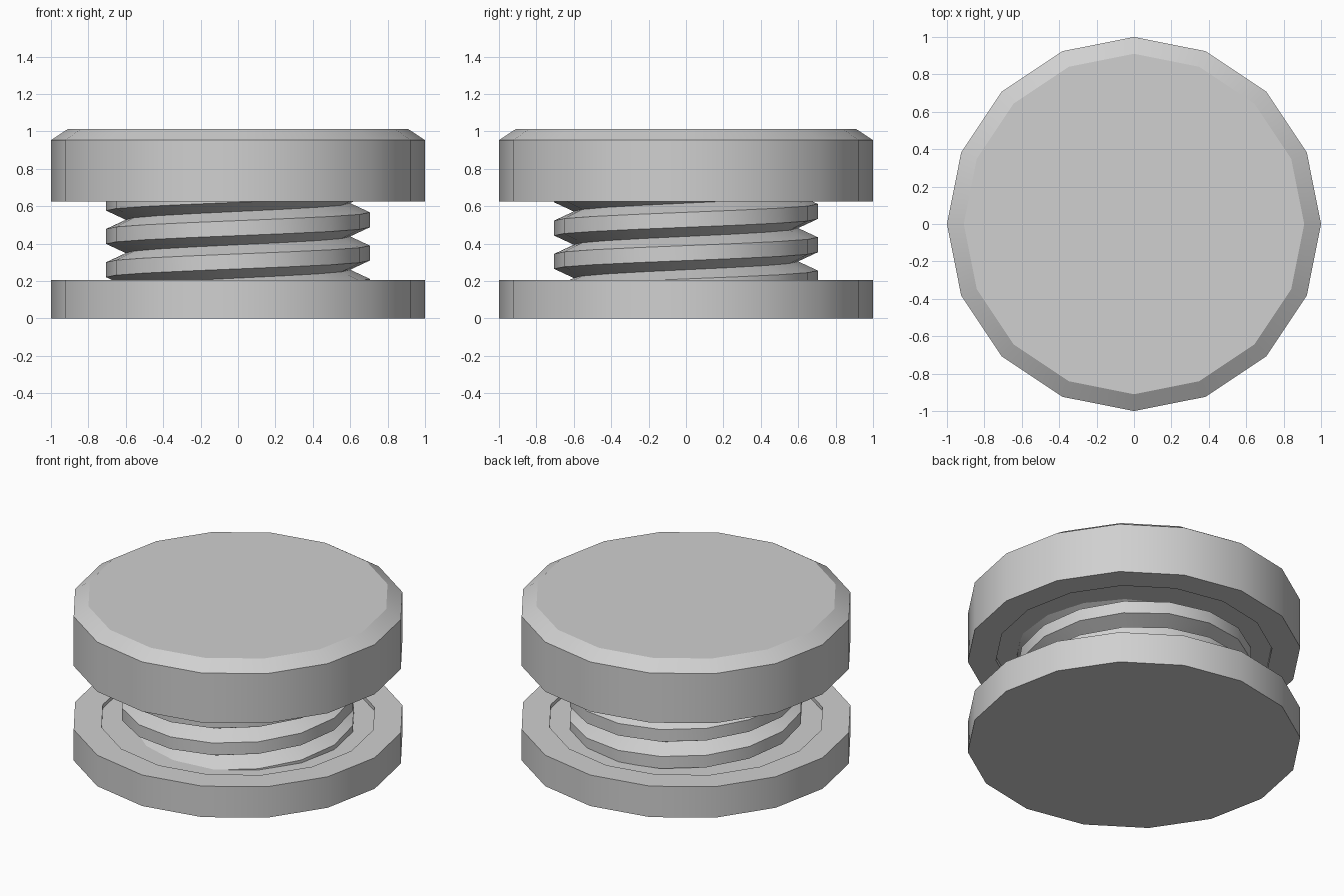
import bpy, bmesh, math

if "Cube" in bpy.data.objects:
    bpy.data.objects.remove(bpy.data.objects["Cube"])

SIDES = 16
grey = bpy.data.materials.new("light grey")
grey.diffuse_color = (0.63, 0.63, 0.63, 1)
grey.use_nodes = True
grey.node_tree.nodes["Principled BSDF"].inputs["Base Color"].default_value = grey.diffuse_color


def finish(name, bm):
    """Turn a bmesh into a grey object, smooth with sharp edges kept."""
    bmesh.ops.recalc_face_normals(bm, faces=bm.faces)
    mesh = bpy.data.meshes.new(name)
    bm.to_mesh(mesh)
    bm.free()
    mesh.materials.append(grey)
    obj = bpy.data.objects.new(name, mesh)
    bpy.context.collection.objects.link(obj)
    bpy.ops.object.select_all(action='DESELECT')
    obj.select_set(True)
    bpy.context.view_layer.objects.active = obj
    bpy.ops.object.shade_smooth_by_angle(angle=math.radians(30))
    return obj


def lathe(name, profile):
    """Closed solid from (radius, height) rings, flat at both ends."""
    bm = bmesh.new()
    rings = [[bm.verts.new((r * math.cos(a), r * math.sin(a), z))
              for a in (2 * math.pi * i / SIDES for i in range(SIDES))]
             for r, z in profile]
    for low, high in zip(rings, rings[1:]):
        for i in range(SIDES):
            j = (i + 1) % SIDES
            bm.faces.new((low[i], low[j], high[j], high[i]))
    bm.faces.new(rings[0])
    bm.faces.new(rings[-1])
    return finish(name, bm)


def thread(name, root, crest, pitch, crest_mid, crest_width, bottom, top):
    """Right-handed V thread swept as a helix, trimmed at both ends."""
    bm = bmesh.new()
    half = crest_width / 2
    section = [(root, -pitch / 2), (crest, -half), (crest, half), (root, pitch / 2)]
    turns = math.ceil((top - bottom) / pitch) + 3
    start = crest_mid - pitch * math.ceil((crest_mid - bottom) / pitch + 1)
    rows = []
    for i in range(turns * SIDES + 1):
        a = math.pi + 2 * math.pi * i / SIDES
        rise = start + pitch * i / SIDES
        rows.append([bm.verts.new((r * math.cos(a), r * math.sin(a), rise + z))
                     for r, z in section])
    for p, q in zip(rows, rows[1:]):
        for k in range(3):
            bm.faces.new((p[k], q[k], q[k + 1], p[k + 1]))
    # weld neighbouring turns along the root
    bmesh.ops.remove_doubles(bm, verts=bm.verts, dist=0.0005)
    # trim the ends inside the discs
    for z, n in ((bottom, -1), (top, 1)):
        geom = bm.verts[:] + bm.edges[:] + bm.faces[:]
        bmesh.ops.bisect_plane(bm, geom=geom, plane_co=(0, 0, z),
                               plane_no=(0, 0, n), clear_outer=True)
    return finish(name, bm)


# bottom disc with a shallow recess around the screw
lathe("base_disc", [(1, 0), (1, 0.205), (0.83, 0.205), (0.83, 0.18)])

# top disc with a chamfered upper rim and a matching recess below
lathe("top_cap", [(0.83, 0.65), (0.83, 0.625), (1, 0.625), (1, 0.953), (0.91, 1.012)])

# threaded shaft between the discs
thread("threaded_shaft", 0.6, 0.705, 0.178, 0.26, 0.08, 0.15, 0.68)
